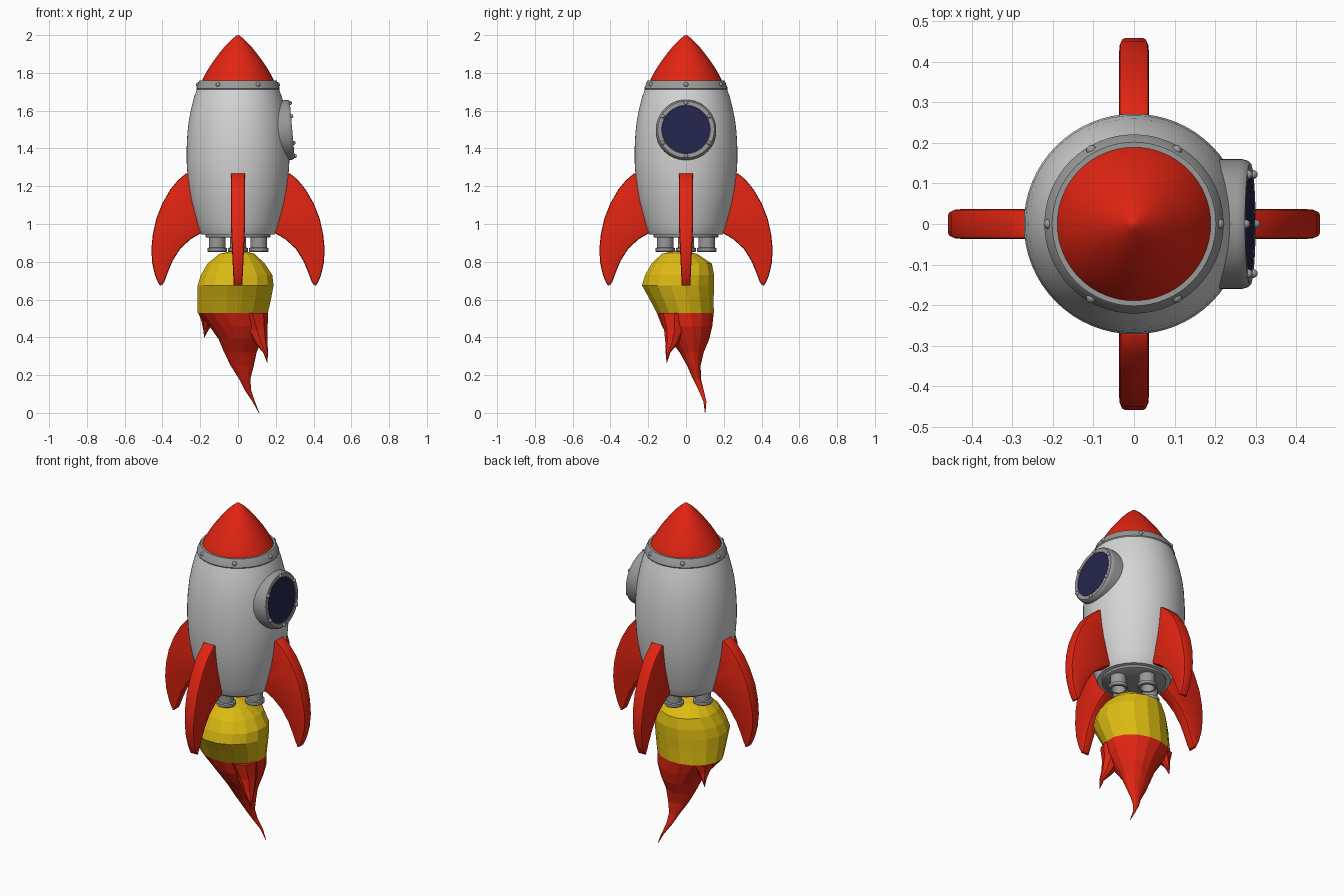
import bpy, bmesh, math
from mathutils import Matrix, Vector

if "Cube" in bpy.data.objects:
    bpy.data.objects.remove(bpy.data.objects["Cube"])


def mat(name, r, g, b):
    m = bpy.data.materials.new(name)
    m.diffuse_color = (r, g, b, 1)
    m.use_nodes = True
    m.node_tree.nodes["Principled BSDF"].inputs["Base Color"].default_value = m.diffuse_color
    return m


WHITE = mat("hull_white", .66, .66, .66)
GREY = mat("metal_grey", .32, .32, .32)
RED = mat("red", .76, .018, .006)
YELLOW = mat("flame_yellow", .72, .5, .006)
GLASS = mat("window_navy", .018, .018, .075)


def finish(name, bm, mats, matrix=Matrix(), smooth=35):
    bmesh.ops.remove_doubles(bm, verts=bm.verts, dist=1e-5)
    bmesh.ops.recalc_face_normals(bm, faces=bm.faces)
    bm.transform(matrix)
    me = bpy.data.meshes.new(name)
    bm.to_mesh(me)
    bm.free()
    for m in mats:
        me.materials.append(m)
    if smooth:
        me.polygons.foreach_set("use_smooth", [True] * len(me.polygons))
        me.set_sharp_from_angle(angle=math.radians(smooth))
    ob = bpy.data.objects.new(name, me)
    bpy.context.collection.objects.link(ob)
    return ob


def loft(bm, rings, caps=True):
    """Skin a list of equal-length closed rings of points."""
    rows = [[bm.verts.new(p) for p in ring] for ring in rings]
    n = len(rows[0])
    for a, b in zip(rows, rows[1:]):
        for i in range(n):
            bm.faces.new((a[i], a[(i + 1) % n], b[(i + 1) % n], b[i]))
    if caps:
        bm.faces.new(rows[0])
        bm.faces.new(rows[-1])
    return rows


def ellipse(cx, cy, z, rx, ry, n, turn=0):
    return [(cx + rx * math.cos(math.tau * (i + turn) / n),
             cy + ry * math.sin(math.tau * (i + turn) / n), z) for i in range(n)]


def lathe(name, profile, material, n=64, matrix=Matrix(), caps=True):
    bm = bmesh.new()
    loft(bm, [ellipse(0, 0, z, max(r, 1e-4), max(r, 1e-4), n) for r, z in profile], caps)
    return finish(name, bm, [material], matrix)


def bolts(name, count, radius, z, size, matrix=Matrix()):
    bm = bmesh.new()
    for i in range(count):
        a = math.tau * i / count
        bmesh.ops.create_uvsphere(bm, u_segments=12, v_segments=8, radius=size,
            matrix=Matrix.Translation((radius * math.cos(a), radius * math.sin(a), z)))
    finish(name, bm, [GREY], matrix, 60)


# Hull, nose cone and riveted collar
lathe("hull", [(.17, .945), (.195, .945), (.201, .955), (.216, 1.0), (.232, 1.06), (.247, 1.12),
               (.258, 1.18), (.267, 1.25), (.272, 1.33), (.272, 1.4), (.268, 1.48),
               (.26, 1.55), (.248, 1.61), (.233, 1.67), (.214, 1.725)], WHITE)
lathe("nose_cone", [(.194, 1.75), (.181, 1.78), (.158, 1.82), (.132, 1.86), (.102, 1.9),
                    (.07, 1.94), (.036, 1.975), (.018, 1.99), (.008, 1.998), (0, 2.0)], RED)
lathe("collar", [(.2, 1.712), (.218, 1.712), (.221, 1.718), (.206, 1.757), (.202, 1.761),
                 (.185, 1.761)], GREY)
bolts("collar_bolts", 6, .21, 1.738, .013)

# Round window, tilted slightly upwards on the +x side
W = Matrix.Translation((.287, 0, 1.5)) @ Matrix.Rotation(math.radians(85), 4, 'Y')
lathe("window_frame", [(.16, -.11), (.16, -.02), (.157, -.008), (.15, 0), (.129, 0),
                       (.125, -.006)], GREY, matrix=W)
lathe("window_glass", [(.126, -.006), (.126, -.001), (0, -.001)], GLASS, matrix=W)
bolts("window_bolts", 6, .141, .001, .011, W)

# Base plate and four hollow nozzles
lathe("base_plate", [(.172, .95), (.172, .932), (.166, .928), (0, .928)], GREY)
for i in range(4):
    a = math.tau * i / 4
    lathe(f"nozzle_{i + 1}", [(.043, .94), (.043, .876), (.052, .872), (.052, .856), (.049, .852),
                              (.038, .852), (.036, .9), (0, .9)], GREY, 32,
          Matrix.Translation((.11 * math.cos(a), .11 * math.sin(a), 0)))

# Four swept fins: pairs of outer and inner edge points, top to tip
FIN = [((.275, 1.268), (.2, 1.268)), ((.318, 1.232), (.2, 1.2)), ((.36, 1.18), (.2, 1.12)),
       ((.4, 1.11), (.19, 1.03)), ((.432, 1.03), (.19, .955)), ((.451, .945), (.25, .92)),
       ((.459, .865), (.305, .87)), ((.454, .79), (.346, .805)), ((.438, .725), (.373, .74)),
       ((.422, .687), (.39, .694)), ((.412, .675), (.402, .677))]


def half(z):
    return .037 - .014 * max(0, min(1, (.98 - z) / .3))


for i in range(4):
    bm = bmesh.new()
    rows = loft(bm, [[(o[0], half(o[1]), o[1]), (o[0], -half(o[1]), o[1]),
                      (n[0], -half(n[1]), n[1]), (n[0], half(n[1]), n[1])] for o, n in FIN])
    rim = [e for a, b in zip(rows, rows[1:]) for k in range(4)
           for e in a[k].link_edges if e.other_vert(a[k]) is b[k]]
    bmesh.ops.bevel(bm, geom=rim, offset=.01, segments=2, profile=.5, affect='EDGES')
    finish(f"fin_{i + 1}", bm, [RED], Matrix.Rotation(math.tau * i / 4, 4, 'Z'), 40)

# Faceted flame: rows of (z, x min, x max, y min, y max)
FLAME = [(.862, -.01, .01, -.04, -.02), (.842, -.1, .09, -.13, .06), (.79, -.165, .145, -.185, .14),
         (.73, -.2, .185, -.22, .152), (.675, -.218, .192, -.237, .152), (.61, -.218, .18, -.2, .15),
         (.53, -.217, .162, -.158, .15), (.46, -.155, .155, -.13, .142), (.39, -.105, .13, -.09, .125),
         (.32, -.075, .1, -.035, .095), (.25, -.04, .085, .005, .078), (.18, .005, .066, .036, .08),
         (.12, .036, .07, .066, .094), (.06, .076, .09, .092, .108), (0, .11, .113, .1, .103)]
bm = bmesh.new()
loft(bm, [ellipse((x0 + x1) / 2, (y0 + y1) / 2, z, (x1 - x0) / 2, (y1 - y0) / 2, 16, .5)
          for z, x0, x1, y0, y1 in FLAME])
for f in bm.faces:
    f.material_index = int(f.calc_center_median().z < .53)
finish("flame", bm, [YELLOW, RED], smooth=0)

# Side licks of the flame: (x, y, z, radius)
LICKS = [[(-.135, .04, .53, .075), (-.158, .06, .48, .034), (-.17, .075, .44, .014),
          (-.178, .08, .4, .001)],
         [(.075, -.06, .53, .085), (.1, -.06, .44, .056), (.122, -.075, .37, .034),
          (.146, -.095, .32, .013), (.155, -.102, .265, .001)]]
for k, lick in enumerate(LICKS):
    bm = bmesh.new()
    loft(bm, [ellipse(x, y, z, r, r, 8) for x, y, z, r in lick])
    finish(f"flame_lick_{k + 1}", bm, [RED], smooth=0)
